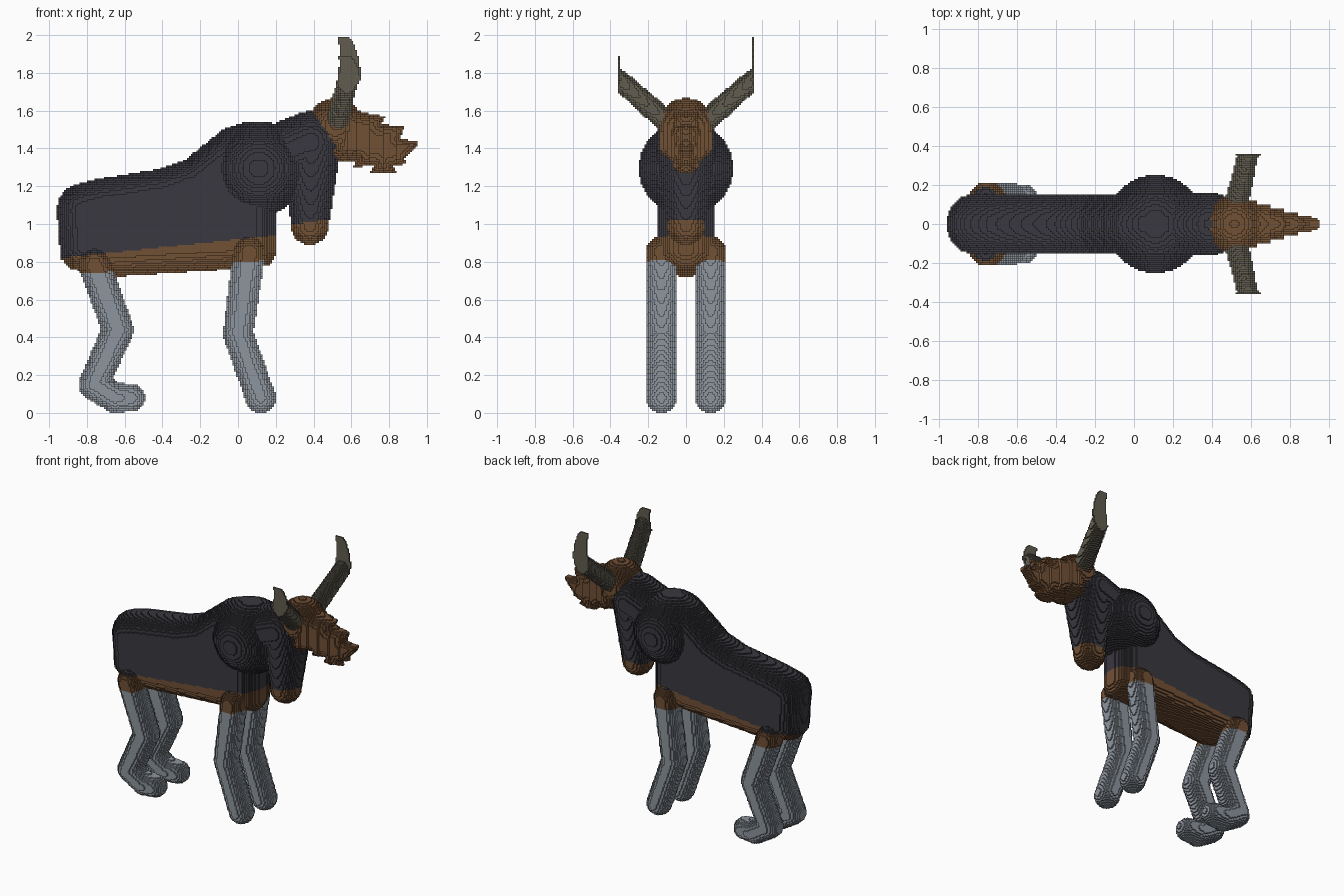
import bpy
import bmesh
import math

if "Cube" in bpy.data.objects:
    bpy.data.objects.remove(bpy.data.objects["Cube"], do_unlink=True)

CELL = 0.01          # edge of one block
Y_LIMIT = 0.36       # outermost block layer in y
DARK, BROWN, GREY, HORN = range(4)


def make_material(name, rgb):
    mat = bpy.data.materials.new(name)
    mat.diffuse_color = (*rgb, 1)
    mat.use_nodes = True
    bsdf = next(n for n in mat.node_tree.nodes if n.type == "BSDF_PRINCIPLED")
    bsdf.inputs["Base Color"].default_value = (*rgb, 1)
    return mat


MATERIALS = [
    make_material("dark_coat", (0.042, 0.040, 0.050)),
    make_material("brown_coat", (0.165, 0.080, 0.036)),
    make_material("grey_leg", (0.27, 0.30, 0.34)),
    make_material("horn_olive", (0.120, 0.108, 0.080)),
]

blocks = {}          # cell index -> (part name, colour)


def span(low, high):
    return range(math.floor(low / CELL), math.ceil(high / CELL) + 1)


def put(name, i, j, k, colour):
    if k < 0 or (i, j, k) in blocks:
        return
    x, z = (i + 0.5) * CELL, (k + 0.5) * CELL
    blocks[i, j, k] = (name, colour(x, z))


def limb(name, points, colour):
    """Chain of tapered round-ended segments; each point is x, y, z, radius."""
    for a, b in zip(points, points[1:]):
        d = [b[n] - a[n] for n in range(3)]
        length2 = sum(c * c for c in d) or 1
        r = max(a[3], b[3])
        box = [span(min(a[n], b[n]) - r, max(a[n], b[n]) + r) for n in range(3)]
        for i in box[0]:
            px = (i + 0.5) * CELL - a[0]
            for j in box[1]:
                y = (j + 0.5) * CELL
                if abs(y) > Y_LIMIT:
                    continue
                py = y - a[1]
                for k in box[2]:
                    pz = (k + 0.5) * CELL - a[2]
                    t = (px * d[0] + py * d[1] + pz * d[2]) / length2
                    t = min(1, max(0, t))
                    rad = a[3] + t * (b[3] - a[3])
                    if ((px - t * d[0]) ** 2 + (py - t * d[1]) ** 2
                            + (pz - t * d[2]) ** 2) <= rad * rad:
                        put(name, i, j, k, colour)


def depth_inside(outline, x, z):
    """Distance from a point to the outline, or 0 when outside it."""
    inside, best = False, 9
    for (ax, az), (bx, bz) in zip(outline, outline[1:] + outline[:1]):
        if (az > z) != (bz > z) and x < ax + (z - az) * (bx - ax) / (bz - az):
            inside = not inside
        dx, dz = bx - ax, bz - az
        t = ((x - ax) * dx + (z - az) * dz) / (dx * dx + dz * dz)
        t = min(1, max(0, t))
        best = min(best, math.hypot(x - ax - t * dx, z - az - t * dz))
    return best if inside else 0


def pillow(name, outline, half_width, rounding, colour):
    """Side outline swollen in y with rounded rims."""
    for i in span(min(p[0] for p in outline), max(p[0] for p in outline)):
        for k in span(min(p[1] for p in outline), max(p[1] for p in outline)):
            x, z = (i + 0.5) * CELL, (k + 0.5) * CELL
            d = depth_inside(outline, x, z)
            if d > 0:
                rim = 1 - min(1, d / rounding)
                n = max(1, round(half_width(x) * math.sqrt(1 - rim * rim) / CELL))
                for j in range(-n, n):
                    put(name, i, j, k, colour)


# Colour rules by height along sloping lines
def coat(x, z):
    return DARK if z > 0.82 + 0.105 * (x + 0.94) else BROWN


def leg_colour(x, z):
    return coat(x, z) if z > 0.74 + 0.075 * (x + 0.76) else GREY


def dewlap_colour(x, z):
    return DARK if z > 1.01 + 0.12 * (x - 0.38) else BROWN


def brown(x, z):
    return BROWN


def horn_colour(x, z):
    return HORN


# Body
body = [(-0.96, 1.08), (-0.95, 1.13), (-0.92, 1.18), (-0.86, 1.21), (-0.74, 1.24),
        (-0.42, 1.29), (-0.28, 1.34), (-0.18, 1.42), (-0.08, 1.50), (0.03, 1.54),
        (0.18, 1.54), (0.24, 1.45), (0.24, 1.12), (0.20, 1.07), (0.20, 0.84),
        (0.17, 0.78), (0.05, 0.765), (-0.67, 0.72), (-0.88, 0.76), (-0.94, 0.82)]
pillow("body", body, lambda x: 0.15, 0.13, coat)

# Shoulder hump
limb("shoulder_hump", [(0.11, 0, 1.295, 0.25)] * 2, coat)

# Neck and hanging dewlap
limb("neck", [(0.24, 0, 1.38, 0.16), (0.385, 0, 1.435, 0.162)], coat)
limb("dewlap", [(0.39, 0, 1.43, 0.16), (0.38, 0, 0.99, 0.10)], dewlap_colour)

# Head with stepped muzzle
limb("skull", [(0.515, 0, 1.52, 0.147)] * 2, brown)
muzzle = [(0.48, 1.35), (0.55, 1.33), (0.63, 1.335), (0.61, 1.30), (0.72, 1.31),
          (0.70, 1.27), (0.76, 1.265), (0.84, 1.275), (0.82, 1.305), (0.89, 1.32),
          (0.885, 1.345), (0.955, 1.42), (0.95, 1.44), (0.86, 1.45), (0.88, 1.515),
          (0.76, 1.53), (0.78, 1.57), (0.66, 1.59), (0.55, 1.63)]


def muzzle_width(x):
    steps = ((0.58, 0.14), (0.63, 0.12), (0.70, 0.10), (0.77, 0.077), (0.84, 0.06))
    return next((w for limit, w in steps if x < limit), 0.045)


pillow("muzzle", muzzle, muzzle_width, 0.08, brown)

for side, label, tip in ((-1, "front_side", 1.90), (1, "back_side", 2.00)):
    # Horn arm, cut flat at the outer layer, with a thin upright blade
    horn = "horn_" + label
    limb(horn, [(0.525, side * 0.10, 1.54, 0.06), (0.583, side * 0.355, 1.765, 0.053),
                (0.59, side * 0.41, 1.80, 0.05)], horn_colour)
    layer = 35 if side > 0 else -36
    for k in span(1.74, tip - 2 * CELL):
        z = (k + 0.5) * CELL
        t = (z - 1.74) / (tip - 1.74)
        centre = 0.582 + 0.012 * math.sin(math.pi * t) - 0.022 * t * t
        half = 0.012 + 0.042 * math.sqrt(max(0, 1 - t ** 1.6))
        for i in span(centre - half, centre + half - CELL):
            put(horn, i, layer, k, horn_colour)

    # Legs
    y = side * 0.13
    limb("fore_leg_" + label,
         [(0.06, y, 0.85, 0.085), (0.0, y, 0.42, 0.08), (0.12, y, 0.08, 0.08)], leg_colour)
    limb("hind_leg_" + label,
         [(-0.76, y, 0.785, 0.085), (-0.635, y, 0.44, 0.083), (-0.765, y, 0.15, 0.08),
          (-0.65, y, 0.08, 0.08), (-0.565, y, 0.08, 0.072)], leg_colour)

# Outer faces of a block: neighbour direction and its four corners
SIDES = (
    ((1, 0, 0), ((1, 0, 0), (1, 1, 0), (1, 1, 1), (1, 0, 1))),
    ((-1, 0, 0), ((0, 0, 0), (0, 0, 1), (0, 1, 1), (0, 1, 0))),
    ((0, 1, 0), ((0, 1, 0), (0, 1, 1), (1, 1, 1), (1, 1, 0))),
    ((0, -1, 0), ((0, 0, 0), (1, 0, 0), (1, 0, 1), (0, 0, 1))),
    ((0, 0, 1), ((0, 0, 1), (1, 0, 1), (1, 1, 1), (0, 1, 1))),
    ((0, 0, -1), ((0, 0, 0), (0, 1, 0), (1, 1, 0), (1, 0, 0))),
)

# Turn the exposed block faces of each part into a mesh object
parts = {}
for cell, (name, colour) in blocks.items():
    bm, verts = parts.setdefault(name, (bmesh.new(), {})) if name not in parts else parts[name]
    for step, corners in SIDES:
        if tuple(c + s for c, s in zip(cell, step)) in blocks:
            continue
        ring = []
        for corner in corners:
            key = tuple(c + o for c, o in zip(cell, corner))
            if key not in verts:
                verts[key] = bm.verts.new([c * CELL for c in key])
            ring.append(verts[key])
        bm.faces.new(ring).material_index = colour

for name, (bm, verts) in parts.items():
    mesh = bpy.data.meshes.new(name)
    bm.to_mesh(mesh)
    bm.free()
    for mat in MATERIALS:
        mesh.materials.append(mat)
    bpy.context.scene.collection.objects.link(bpy.data.objects.new(name, mesh))
